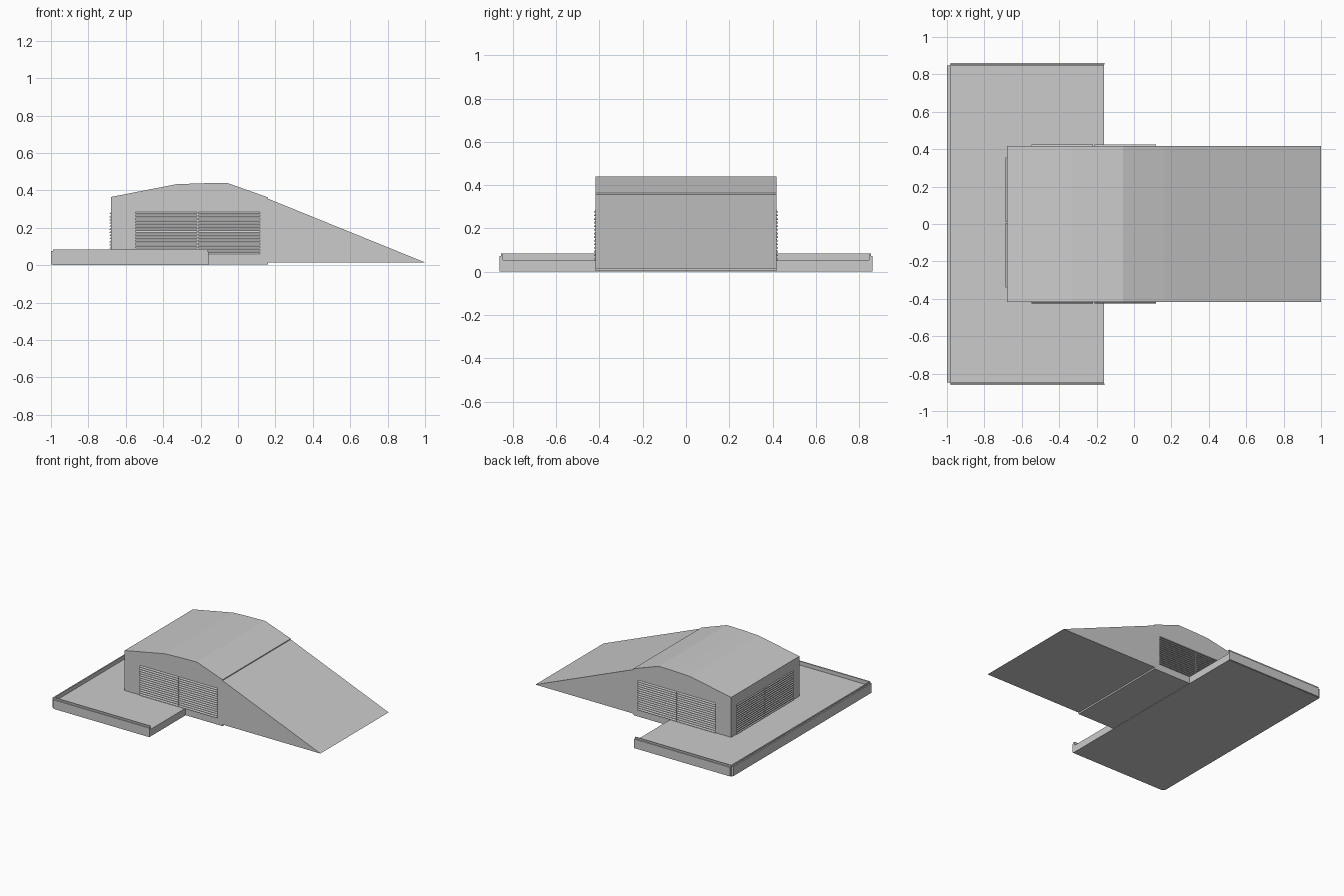
import bpy, bmesh
from mathutils import Matrix, Vector

if "Cube" in bpy.data.objects:
    bpy.data.objects.remove(bpy.data.objects["Cube"])


def finish(name, bm):
    bmesh.ops.recalc_face_normals(bm, faces=bm.faces)
    me = bpy.data.meshes.new(name)
    bm.to_mesh(me)
    bm.free()
    ob = bpy.data.objects.new(name, me)
    bpy.context.collection.objects.link(ob)
    return ob


def extrude_profile(name, pts, y0, y1):
    """Solid from an x-z profile, swept along y."""
    bm = bmesh.new()
    face = bm.faces.new([bm.verts.new((x, y0, z)) for x, z in pts])
    res = bmesh.ops.extrude_face_region(bm, geom=[face])
    verts = [g for g in res["geom"] if isinstance(g, bmesh.types.BMVert)]
    bmesh.ops.translate(bm, verts=verts, vec=(0, y1 - y0, 0))
    return finish(name, bm)


def box(name, lo, hi):
    lo, hi = Vector(lo), Vector(hi)
    bm = bmesh.new()
    m = Matrix.Translation((lo + hi) / 2) @ Matrix.Diagonal((*(hi - lo), 1))
    bmesh.ops.create_cube(bm, size=1, matrix=m)
    return finish(name, bm)


# Bunker hall with a faceted arched roof
extrude_profile("hall", [(-0.68, 0.003), (-0.68, 0.365), (-0.33, 0.433), (-0.2, 0.438),
                         (-0.06, 0.441), (0.16, 0.363), (0.16, 0.003)], -0.418, 0.418)

# Sloping ramp
extrude_profile("ramp", [(0.16, 0.015), (0.16, 0.356), (1.0, 0.015)], -0.418, 0.418)

# Platform slab with a rim on three sides, open towards the ramp
box("platform", (-0.985, -0.85, 0), (-0.16, 0.85, 0.055))
box("rim_left", (-0.99, -0.85, 0.0), (-0.98, 0.85, 0.085))
box("rim_left_cladding", (-1.0, -0.848, 0.004), (-0.99, 0.848, 0.077))
for s, side in ((-1, "front"), (1, "back")):
    box("rim_" + side, (-0.985, min(s * 0.845, s * 0.854), 0.0),
        (-0.16, max(s * 0.845, s * 0.854), 0.085))
    box("rim_cladding_" + side, (-0.98, min(s * 0.854, s * 0.862), 0.002),
        (-0.157, max(s * 0.854, s * 0.862), 0.072))


def grille(name, width, matrix, rows=14, cols=2):
    """Louvred panel: tilted wedge slats, facing local -y, centred on local x."""
    bm = bmesh.new()
    z0, z1, depth, gap = 0.056, 0.29, 0.008, 0.006
    pitch, step = (z1 - z0) / rows, width / cols
    for c in range(cols):
        a = -width / 2 + c * step + gap / 2
        b = a + step - gap
        for r in range(rows):
            z = z0 + r * pitch
            prof = [(0.002, z), (-depth, z), (-depth, z + pitch * 0.2), (0.002, z + pitch * 0.85)]
            ends = [[bm.verts.new((x, y, h)) for y, h in prof] for x in (a, b)]
            bm.faces.new(ends[0])
            bm.faces.new(ends[1][::-1])
            for i in range(4):
                j = (i + 1) % 4
                bm.faces.new((ends[0][i], ends[0][j], ends[1][j], ends[1][i]))
    bm.transform(matrix)
    return finish(name, bm)


# Louvred vents on both long sides and the left end
grille("vent_front", 0.67, Matrix.Translation((-0.215, -0.418, 0)))
grille("vent_back", 0.67, Matrix.Translation((-0.215, 0.418, 0)) @ Matrix.Rotation(3.14159265, 4, 'Z'))
grille("vent_left", 0.70, Matrix.Translation((-0.678, 0.008, 0)) @ Matrix.Rotation(-1.57079633, 4, 'Z'))
